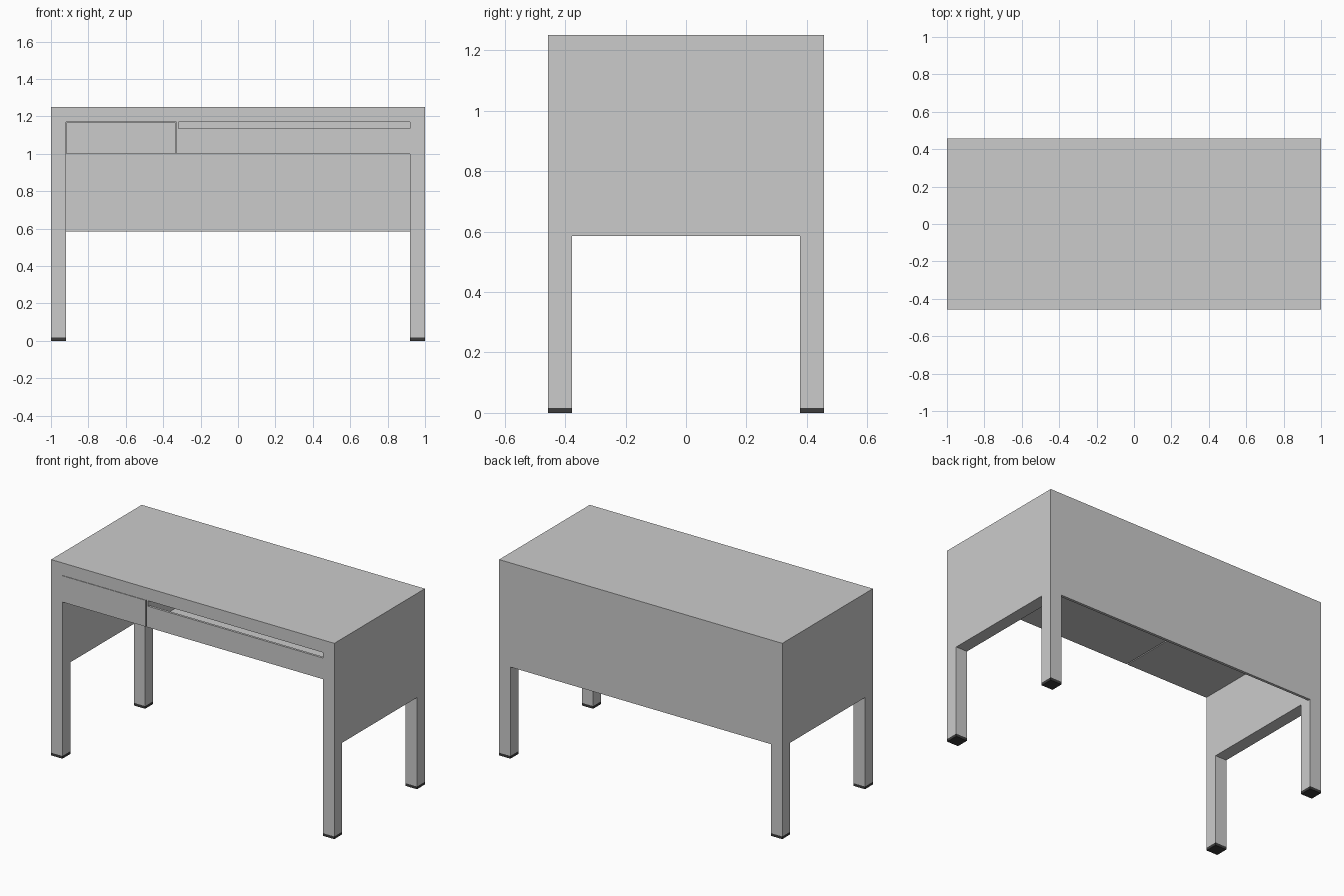
import bpy
import bmesh

default = bpy.data.objects.get("Cube")
if default:
    bpy.data.objects.remove(default, do_unlink=True)


def material(name, value):
    mat = bpy.data.materials.new(name)
    mat.use_nodes = True
    colour = (value, value, value, 1)
    mat.diffuse_color = colour
    mat.node_tree.nodes["Principled BSDF"].inputs["Base Color"].default_value = colour
    return mat


GREY = material("light grey", 0.6)
DARK = material("dark grey", 0.045)


def boxes(name, mat, *spans):
    """One object made of boxes, each given as (x range, y range, z range)."""
    bm = bmesh.new()
    for span in spans:
        cube = bmesh.ops.create_cube(bm, size=1)
        for v in cube["verts"]:
            v.co = [lo + (c + 0.5) * (hi - lo) for c, (lo, hi) in zip(v.co, span)]
    mesh = bpy.data.meshes.new(name)
    bm.to_mesh(mesh)
    bm.free()
    mesh.materials.append(mat)
    obj = bpy.data.objects.new(name, mesh)
    bpy.context.collection.objects.link(obj)
    return obj


def cut(target, span):
    cutter = boxes("cutter", GREY, span)
    cutter.hide_render = True
    mod = target.modifiers.new("cut", "BOOLEAN")
    mod.operation = "DIFFERENCE"
    mod.solver = "EXACT"
    mod.object = cutter
    bpy.context.view_layer.objects.active = target
    bpy.ops.object.modifier_apply(modifier=mod.name)
    bpy.data.objects.remove(cutter, do_unlink=True)


# Main sizes
W, D, H = 1.0, 0.457, 1.25
INNER_X, INNER_Y = 0.92, 0.377
APRON, UNDER, FLOOR = 0.585, 1.17, 1.0
FOOT = 0.017
BACK = D - 0.017
T = 0.015

# Frame: top, side panels, back panel and legs carved from one block
frame = boxes("desk_frame", GREY, ((-W, W), (-D, D), (FOOT, H)))
cut(frame, ((-INNER_X, INNER_X), (-2, BACK), (-1, UNDER)))
cut(frame, ((-2, 2), (-INNER_Y, INNER_Y), (-1, APRON)))
cut(frame, ((-INNER_X, INNER_X), (0, 2), (-1, APRON)))

# Dark foot caps
for side, sx in (("left", 1), ("right", -1)):
    for end, sy in (("back", 1), ("front", -1)):
        boxes(f"{end}_{side}_foot", DARK,
              (sorted((sx * INNER_X, sx * W)), sorted((sy * INNER_Y, sy * D)), (0, FOOT)))

# Closed drawer: front, floor, two sides
x0, x1 = -INNER_X + 0.002, -0.335
boxes("drawer", GREY,
      ((x0, x1), (-D, -D + T), (FLOOR, UNDER - 0.002)),
      ((x0, x1), (-D + T, BACK), (FLOOR, FLOOR + T)),
      ((x0, x0 + T), (-D + T, BACK), (FLOOR + T, UNDER - 0.002)),
      ((x1 - T, x1), (-D + T, BACK), (FLOOR + T, UNDER - 0.002)))

# Open shelf: divider, low front lip and floor
boxes("shelf_divider", GREY, ((-0.328, -0.317), (-D, BACK), (FLOOR, UNDER)))
boxes("shelf_tray", GREY,
      ((-0.317, INNER_X), (-D, -D + T), (FLOOR, 1.135)),
      ((-0.317, INNER_X), (-D + T, BACK), (FLOOR, FLOOR + T)))
